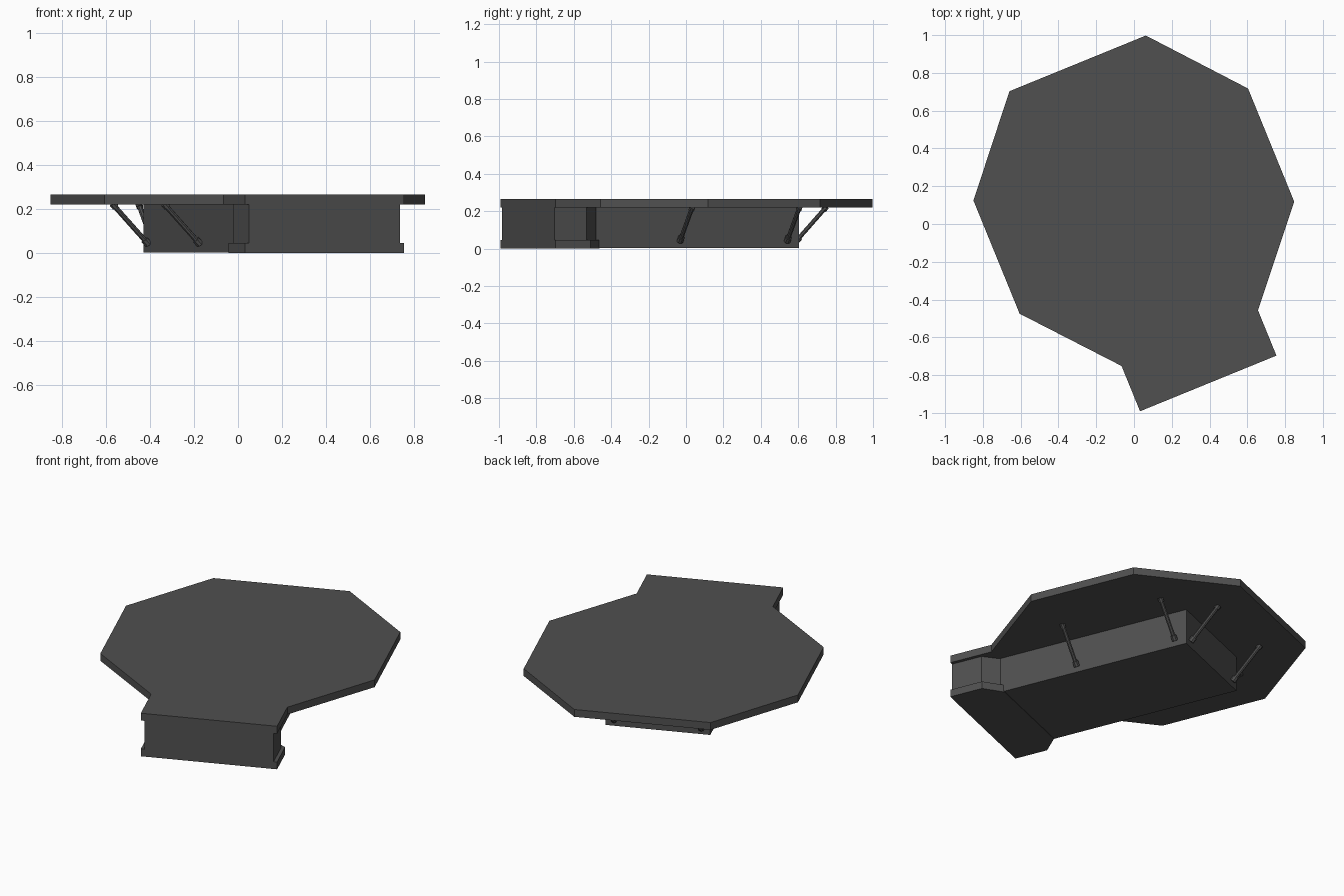
import bpy, bmesh, math
from mathutils import Vector, Matrix

if "Cube" in bpy.data.objects:
    bpy.data.objects.remove(bpy.data.objects["Cube"])

grey = bpy.data.materials.new("dark grey")
grey.diffuse_color = (0.08, 0.08, 0.08, 1)
grey.use_nodes = True
grey.node_tree.nodes["Principled BSDF"].inputs["Base Color"].default_value = grey.diffuse_color

# Everything is drawn in a local frame turned about z, symmetric about local x = 0
FRAME = Matrix.Rotation(math.radians(22.2), 4, 'Z') @ Matrix.Translation((0.045, 0, 0))


def finish(name, bm):
    bmesh.ops.recalc_face_normals(bm, faces=bm.faces)
    bm.transform(FRAME)
    me = bpy.data.meshes.new(name)
    bm.to_mesh(me)
    bm.free()
    me.materials.append(grey)
    ob = bpy.data.objects.new(name, me)
    bpy.context.collection.objects.link(ob)
    return ob


def slab(name, half, z0, z1):
    """Extrude an outline given as its right half, mirrored in x."""
    pts = half + [(-x, y) for x, y in reversed(half)]
    bm = bmesh.new()
    face = bm.faces.new([bm.verts.new((x, y, z0)) for x, y in pts])
    new = bmesh.ops.extrude_face_region(bm, geom=[face])["geom"]
    bmesh.ops.translate(bm, vec=(0, 0, z1 - z0),
                        verts=[g for g in new if isinstance(g, bmesh.types.BMVert)])
    return finish(name, bm)


def rod(bm, a, b, radius):
    d = b - a
    m = Matrix.Translation((a + b) / 2) @ d.to_track_quat('Z', 'Y').to_matrix().to_4x4()
    bmesh.ops.create_cone(bm, cap_ends=True, segments=8, radius1=radius,
                          radius2=radius, depth=d.length, matrix=m)


def strut(name, a, b):
    """Diagonal brace with a thicker collar at each end."""
    a, b = Vector(a), Vector(b)
    d = (b - a).normalized()
    bm = bmesh.new()
    rod(bm, a, b, 0.012)
    rod(bm, a - d * 0.005, a + d * 0.025, 0.018)
    rod(bm, b - d * 0.022, b, 0.016)
    finish(name, bm)


# Octagonal deck with its front extension
slab("deck", [(0.39, -0.93), (0.39, -0.671), (0.785, -0.211),
              (0.785, 0.436), (0.39, 0.90)], 0.22, 0.265)

# Long support body, front wall block and the base lip under it
slab("support_body", [(0.30, -0.66), (0.30, 0.512)], 0.003, 0.22)
slab("front_block", [(0.37, -0.93), (0.37, -0.743), (0.295, -0.66)], 0.045, 0.22)
slab("base_lip", [(0.39, -0.93), (0.39, -0.73), (0.295, -0.637)], 0.0, 0.045)

# Braces: two on each side and two at the back
for s in (-1, 1):
    side = "left" if s < 0 else "right"
    for i, v in enumerate((-0.177, 0.442)):
        strut(f"{side}_strut_{i + 1}", (s * 0.306, v, 0.042), (s * 0.48, v, 0.223))
    strut(f"back_{side}_strut", (s * 0.25, 0.518, 0.042), (s * 0.25, 0.69, 0.223))
